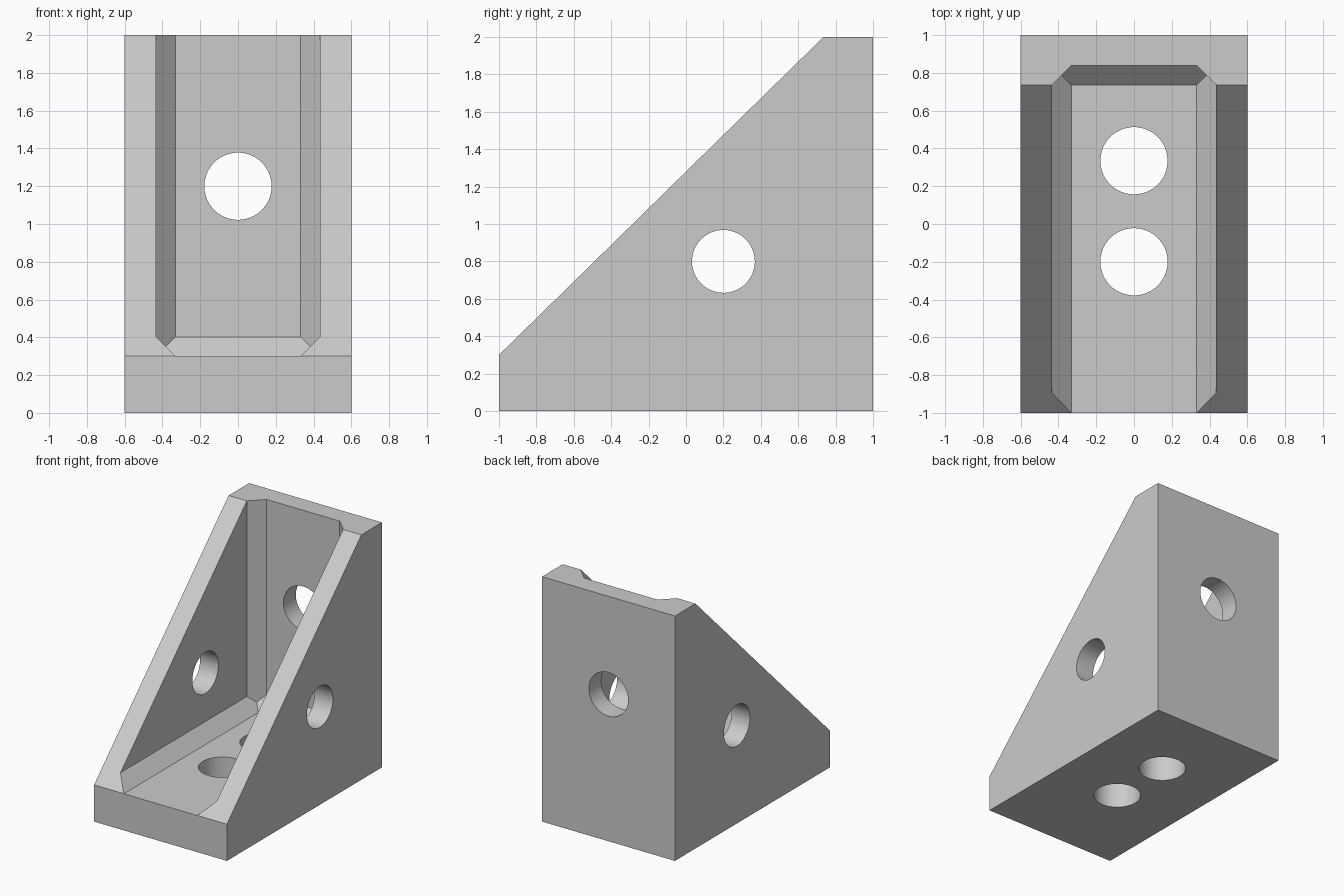
import bpy, bmesh
from math import pi
from mathutils import Matrix, Vector

if "Cube" in bpy.data.objects:
    bpy.data.objects.remove(bpy.data.objects["Cube"], do_unlink=True)


def add_object(name, bm):
    bmesh.ops.recalc_face_normals(bm, faces=bm.faces)
    mesh = bpy.data.meshes.new(name)
    bm.to_mesh(mesh)
    bm.free()
    obj = bpy.data.objects.new(name, mesh)
    bpy.context.collection.objects.link(obj)
    return obj


def drill(name, centre, axis, radius, depth):
    bm = bmesh.new()
    turn = Vector((0, 0, 1)).rotation_difference(Vector(axis)).to_matrix().to_4x4()
    bmesh.ops.create_cone(bm, cap_ends=True, segments=64, radius1=radius, radius2=radius,
                          depth=depth, matrix=Matrix.Translation(centre) @ turn)
    return add_object(name, bm)


# Solid wedge: side profile extruded across the width
HALF = 0.6
bm = bmesh.new()
profile = [(-1, 0), (1, 0), (1, 2), (0.735, 2), (-1, 0.3)]
side = bm.faces.new([bm.verts.new((-HALF, y, z)) for y, z in profile])
extruded = bmesh.ops.extrude_face_region(bm, geom=[side])["geom"]
bmesh.ops.translate(bm, vec=(2 * HALF, 0, 0),
                    verts=[v for v in extruded if isinstance(v, bmesh.types.BMVert)])
bracket = add_object("corner_bracket", bm)

# Pocket cutter: box whose inner edges are chamfered by planes
WALL, BACK, FLOOR, CHAMFER = 0.435, 0.84, 0.299, 0.104
bm = bmesh.new()
bmesh.ops.create_cube(bm, size=1)
for v in bm.verts:
    v.co = (WALL if v.co.x > 0 else -WALL,
            BACK if v.co.y > 0 else -1.5,
            2.5 if v.co.z > 0 else FLOOR)
chamfers = [((0, BACK, FLOOR), (0, 1, -1))]
for s in (-1, 1):
    chamfers += [((s * WALL, BACK, 0), (s, 1, 0)), ((s * WALL, 0, FLOOR), (s, 0, -1))]
for corner, normal in chamfers:
    inward = Vector(normal) * (CHAMFER / 2)
    cut = bmesh.ops.bisect_plane(bm, geom=bm.verts[:] + bm.edges[:] + bm.faces[:],
                                 plane_co=Vector(corner) - inward, plane_no=normal,
                                 clear_outer=True)["geom_cut"]
    bmesh.ops.edgeloop_fill(bm, edges=[e for e in cut if isinstance(e, bmesh.types.BMEdge)])
cutters = [add_object("pocket_cutter", bm)]

# Bolt holes through the back, the sides and the base
cutters += [
    drill("back_hole_cutter", (0, 0.95, 1.2), (0, 1, 0), 0.178, 0.5),
    drill("side_hole_cutter", (0, 0.2, 0.8), (1, 0, 0), 0.168, 2),
    drill("base_hole_rear_cutter", (0, 0.335, 0.15), (0, 0, 1), 0.178, 0.6),
    drill("base_hole_front_cutter", (0, -0.2, 0.15), (0, 0, 1), 0.178, 0.6),
]

bpy.ops.object.select_all(action="DESELECT")
bpy.context.view_layer.objects.active = bracket
bracket.select_set(True)
for cutter in cutters:
    cutter.hide_render = True
    mod = bracket.modifiers.new(cutter.name, "BOOLEAN")
    mod.operation = "DIFFERENCE"
    mod.solver = "EXACT"
    mod.object = cutter
    bpy.ops.object.modifier_apply(modifier=mod.name)
    bpy.data.objects.remove(cutter, do_unlink=True)
bpy.ops.object.shade_smooth_by_angle(angle=pi / 6)

# Plain grey finish
grey = bpy.data.materials.new("light_grey")
grey.use_nodes = True
colour = (0.6, 0.6, 0.6, 1)
grey.diffuse_color = colour
grey.node_tree.nodes["Principled BSDF"].inputs["Base Color"].default_value = colour
bracket.data.materials.clear()
bracket.data.materials.append(grey)
